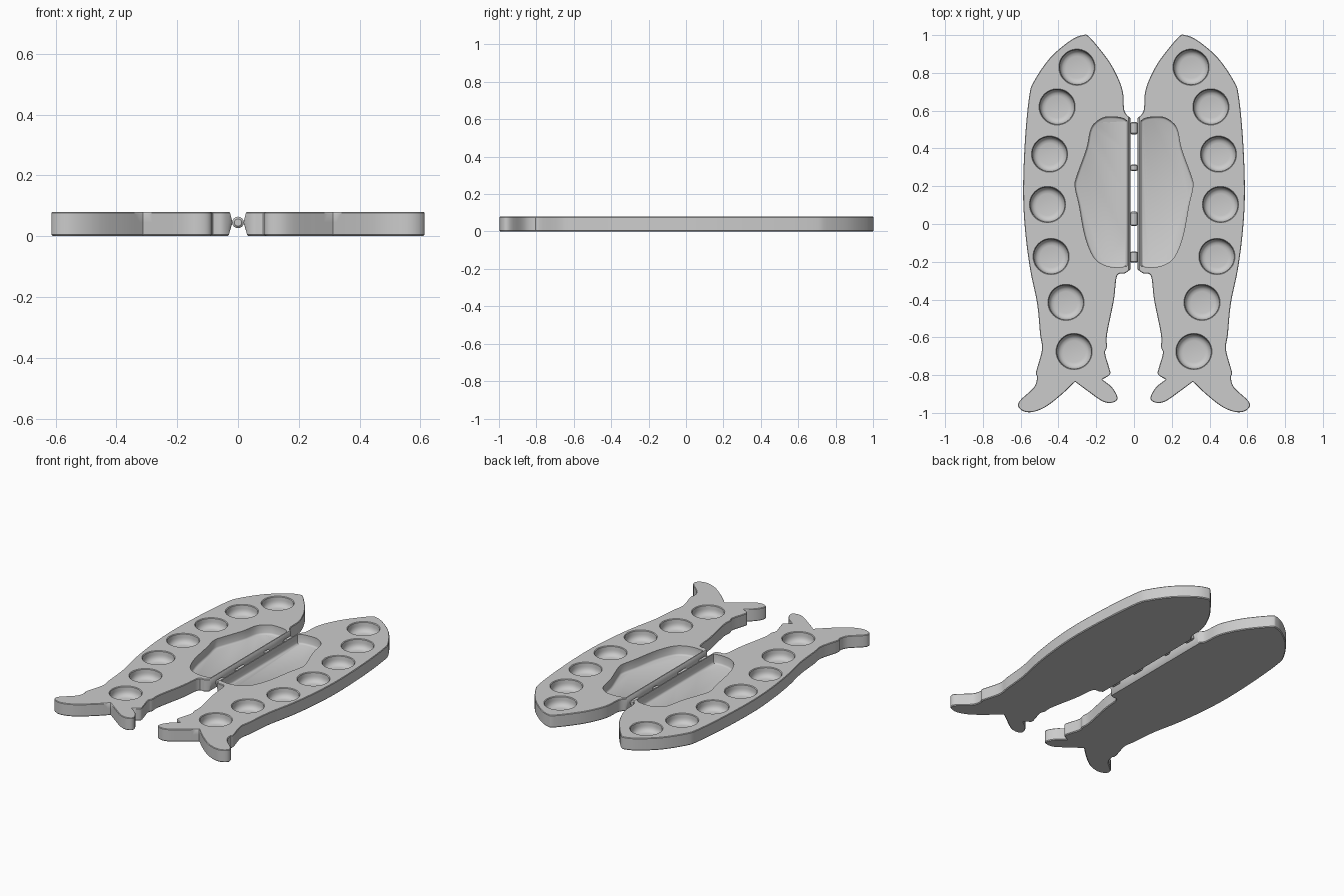
import bpy, bmesh, math
from mathutils import Vector

if "Cube" in bpy.data.objects:
    bpy.data.objects.remove(bpy.data.objects["Cube"])

H = 0.08       # plate thickness
FLOOR = 0.02   # height of the recess floors

# Fish outline (right half of the case); repeated points mark sharp corners
FISH = [(.27, 1), (.233, .987), (.138, .87), (.085, .775), (.058, .695), (.053, .61), (.04, .58),
        (.018, .56), (.018, .56), (.018, -.24), (.018, -.24), (.05, -.262), (.09, -.275),
        (.106, -.4), (.143, -.585), (.143, -.65), (.153, -.685), (.132, -.76), (.127, -.796),
        (.169, -.823), (.169, -.823), (.116, -.865), (.087, -.92), (.111, -.945), (.164, -.94),
        (.243, -.886), (.312, -.835), (.312, -.835), (.38, -.9), (.47, -.97), (.55, -.997),
        (.603, -.98), (.608, -.94), (.53, -.865), (.513, -.81), (.519, -.785), (.487, -.665),
        (.497, -.585), (.513, -.42), (.55, -.24), (.577, -.03), (.587, .18), (.577, .45),
        (.555, .675), (.53, .755), (.444, .88), (.339, .97)]
# Belly pocket outline
POCKET = [(.036, .545), (.036, .545), (.06, .56), (.11, .567), (.17, .56), (.225, .51),
          (.25, .4), (.3, .26), (.312, .2), (.29, .1), (.26, -.06), (.217, -.17), (.164, -.215),
          (.095, -.23), (.036, -.223), (.036, -.223)]
BOWLS = [(.302, .83), (.407, .62), (.447, .37), (.458, .103), (.439, -.172), (.36, -.415), (.317, -.675)]


def smooth_loop(pts, steps=4):
    """Closed Catmull-Rom curve through the points, without duplicates."""
    p = [Vector(q) for q in pts]
    n, out = len(p), []
    for i in range(n):
        a, b, c, d = p[i - 1], p[i], p[(i + 1) % n], p[(i + 2) % n]
        if (b - c).length < 1e-6:
            continue
        for s in range(steps):
            t = s / steps
            out.append(.5 * (2 * b + (c - a) * t + (2 * a - 5 * b + 4 * c - d) * t * t
                             + (3 * b - a - 3 * c + d) * t ** 3))
    return out


def inset(loop, dist):
    """Move a clockwise or anticlockwise loop inward by dist."""
    n = len(loop)
    area = sum(loop[i - 1].cross(loop[i]) for i in range(n))
    res = []
    for i in range(n):
        t = (loop[(i + 1) % n] - loop[i - 1]).normalized()
        nrm = Vector((-t.y, t.x)) * (1 if area > 0 else -1)
        res.append(loop[i] + nrm * dist)
    return res


def loft(bm, rings):
    """Skin a stack of closed rings and cap both ends."""
    vs = [[bm.verts.new(v) for v in r] for r in rings]
    for a, b in zip(vs, vs[1:]):
        for i in range(len(a)):
            bm.faces.new((a[i - 1], a[i], b[i], b[i - 1]))
    bm.faces.new(vs[0])
    bm.faces.new(vs[-1])


def finish(name, bm):
    bmesh.ops.recalc_face_normals(bm, faces=bm.faces[:])
    me = bpy.data.meshes.new(name)
    bm.to_mesh(me)
    bm.free()
    ob = bpy.data.objects.new(name, me)
    bpy.context.collection.objects.link(ob)
    return ob


def shade(ob):
    bpy.ops.object.select_all(action='DESELECT')
    ob.select_set(True)
    bpy.context.view_layer.objects.active = ob
    bpy.ops.object.shade_smooth_by_angle(angle=math.radians(35))


def fish_half(side, name):
    # plate with softened rims and a hinge edge that bulges at mid height
    outline = smooth_loop(FISH)
    bm = bmesh.new()
    rings = []
    for z, d, xmin in ((0, .005, .034), (.005, 0, .03), (.045, 0, .018), (.076, 0, .026), (H, .003, .029)):
        rings.append([(side * max(v.x, xmin), v.y, z) for v in inset(outline, d)])
    loft(bm, rings)
    plate = finish(name, bm)

    # cutter: belly pocket plus the row of round bowls
    bm = bmesh.new()
    pocket = smooth_loop(POCKET)
    loft(bm, [[(side * v.x, v.y, z) for v in inset(pocket, d)]
              for z, d in ((FLOOR, .01), (FLOOR + .003, .004), (FLOOR + .01, 0), (H + .02, 0))])
    profile = [(.058, FLOOR), (.072, FLOOR + .003), (.083, FLOOR + .011), (.089, FLOOR + .023),
               (.091, FLOOR + .035), (.092, H - .004), (.096, H), (.096, H + .02)]
    for cx, cy in BOWLS:
        loft(bm, [[(side * cx + r * math.cos(k * math.tau / 48), cy + r * math.sin(k * math.tau / 48), z)
                   for k in range(48)] for r, z in profile])
    cutter = finish("recess_cutter", bm)
    cutter.hide_render = True

    mod = plate.modifiers.new("recesses", 'BOOLEAN')
    mod.operation, mod.solver, mod.object = 'DIFFERENCE', 'EXACT', cutter
    bpy.context.view_layer.objects.active = plate
    bpy.ops.object.modifier_apply(modifier=mod.name)
    bpy.data.objects.remove(cutter)
    shade(plate)


fish_half(-1, "left_fish_plate")
fish_half(1, "right_fish_plate")

# Hinge barrels along the centre line, tapered at the ends
for i, (y0, y1) in enumerate(((.475, .54), (.28, .315), (-.01, .065), (-.205, -.145))):
    bm = bmesh.new()
    rings = []
    for y, r in ((y0, .012), (y0 + .006, .019), (y1 - .006, .019), (y1, .012)):
        rings.append([(r * math.cos(k * math.tau / 24), y, .045 + r * math.sin(k * math.tau / 24))
                      for k in range(24)])
    loft(bm, rings)
    shade(finish(f"hinge_barrel_{i + 1}", bm))
